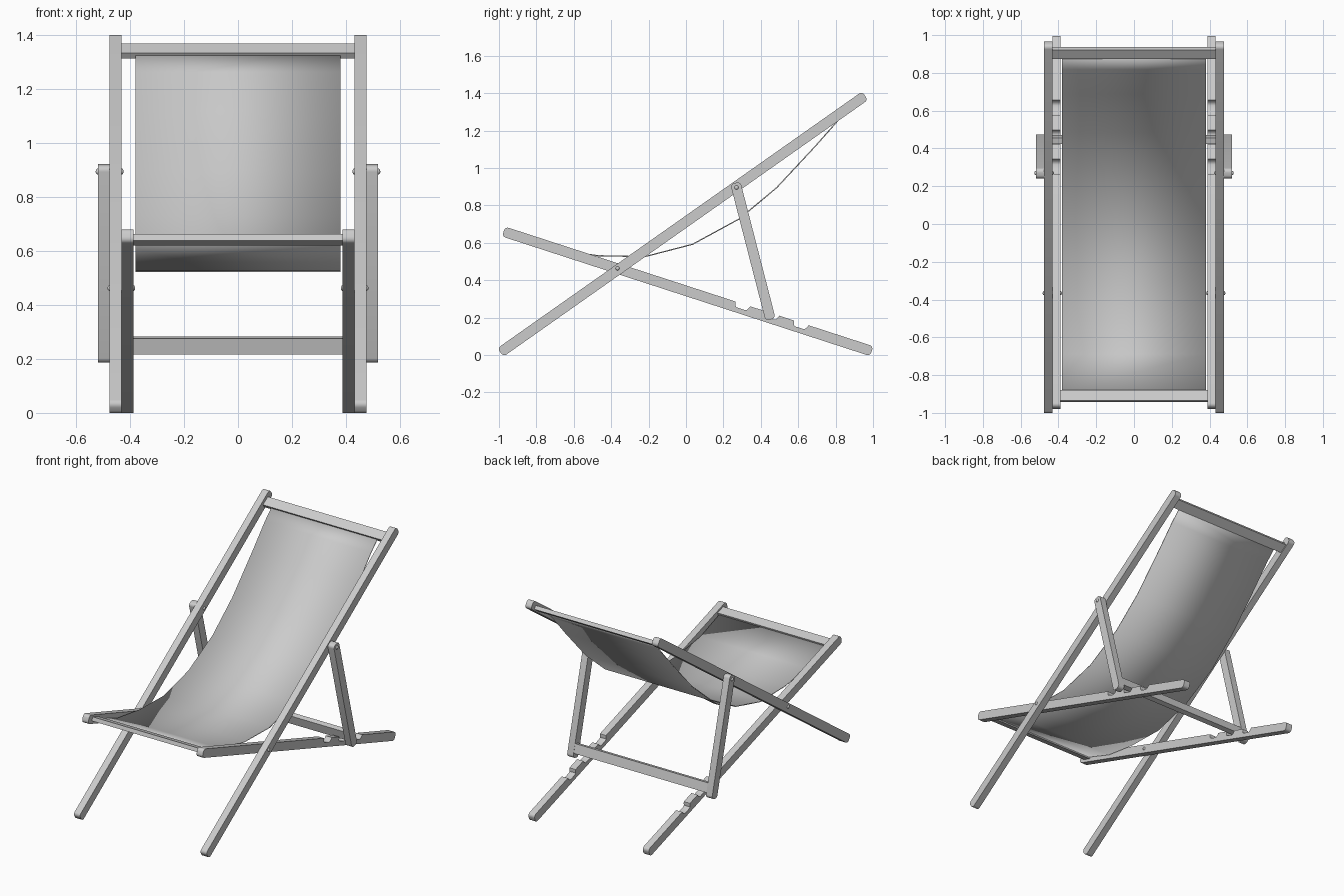
import bpy, bmesh, math
from mathutils import Vector

if "Cube" in bpy.data.objects:
    bpy.data.objects.remove(bpy.data.objects["Cube"])

HALF = 0.0275   # half width of every rail
ROUND = 0.02    # corner radius of rail ends


def finish(obj, mirror=False, angle=35):
    if mirror:
        obj.modifiers.new("mirror", 'MIRROR')
    bpy.ops.object.select_all(action='DESELECT')
    obj.select_set(True)
    bpy.context.view_layer.objects.active = obj
    bpy.ops.object.shade_smooth_by_angle(angle=math.radians(angle))
    return obj


def extrude_x(name, points, x0, x1, mirror=False):
    """Prism from a (y, z) outline, running from x0 to x1."""
    bm = bmesh.new()
    face = bm.faces.new([bm.verts.new((x0, y, z)) for y, z in points])
    ext = bmesh.ops.extrude_face_region(bm, geom=[face])
    verts = [g for g in ext["geom"] if isinstance(g, bmesh.types.BMVert)]
    bmesh.ops.translate(bm, verts=verts, vec=(x1 - x0, 0, 0))
    bmesh.ops.recalc_face_normals(bm, faces=bm.faces[:])
    mesh = bpy.data.meshes.new(name)
    bm.to_mesh(mesh)
    bm.free()
    obj = bpy.data.objects.new(name, mesh)
    bpy.context.collection.objects.link(obj)
    return finish(obj, mirror)


def rail(name, start, end, x0, x1, notches=(), half=HALF):
    """Mirrored pair of round-cornered rails; notches are (y0, y1) on the upper edge."""
    a, b = Vector(start), Vector(end)
    d = (b - a).normalized()
    n = Vector((-d.y, d.x))
    length = (b - a).length
    pts = []

    def corner(cu, cv, a0):
        for i in range(6):
            t = math.radians(a0 + 18 * i)
            pts.append((cu + ROUND * math.cos(t), cv + ROUND * math.sin(t)))

    cv = half - ROUND
    corner(ROUND, -cv, 180)
    corner(length - ROUND, -cv, 270)
    corner(length - ROUND, cv, 0)
    for y0, y1 in reversed(notches):
        u0, u1 = (y0 - a.x) / d.x, (y1 - a.x) / d.x
        pts += [(u1, half), (u1 - .005, half - .014), (u1 - .012, half - .024), (u1 - .022, half - .028),
                (u0 + .012, half - .028), (u0 + .003, half - .022), (u0, half - .01), (u0 - .004, half)]
    corner(ROUND, cv, 90)
    return extrude_x(name, [tuple(a + d * u + n * v) for u, v in pts], x0, x1, True)


def crossbar(name, centre, direction, length, thick, half_x):
    c, d = Vector(centre), Vector(direction).normalized()
    n = Vector((-d.y, d.x))
    pts = [tuple(c + d * (su * length / 2) + n * (sv * thick / 2))
           for su, sv in ((-1, -1), (1, -1), (1, 1), (-1, 1))]
    return extrude_x(name, pts, -half_x, half_x)


def pin(name, y, z, x0, x1, r):
    """Domed pivot pin through two rails, mirrored."""
    bm = bmesh.new()
    bmesh.ops.create_uvsphere(bm, u_segments=16, v_segments=8, radius=1)
    for v in bm.verts:
        t = v.co.z
        x = (x0 + x1) / 2 + t * (r * 0.8)
        if abs(t) > 0.01:
            x += math.copysign((x1 - x0) / 2 - r * 0.8, t)
        v.co = (x, y + v.co.x * r, z + v.co.y * r)
    bmesh.ops.recalc_face_normals(bm, faces=bm.faces[:])
    mesh = bpy.data.meshes.new(name)
    bm.to_mesh(mesh)
    bm.free()
    obj = bpy.data.objects.new(name, mesh)
    bpy.context.collection.objects.link(obj)
    return finish(obj, True, 60)


# Frames
rail("back_rails", (-.992, .014), (.957, 1.386), .432, .476)
rail("seat_rails", (-.975, .66), (.993, .0205), .388, .432,
     notches=((.26, .335), (.415, .49), (.572, .647)))
rail("prop_legs", (.264, .92), (.452, .19), .476, .52)

# Crossbars
crossbar("top_crossbar", (.905, 1.342), (.818, .575), .06, .025, .434)
crossbar("front_crossbar", (-.91, .642), (.951, -.31), .06, .025, .39)
crossbar("prop_crossbar", (.447, .25), (.25, -.968), .06, .032, .478)

# Pivot pins
pin("frame_pins", -.366, .463, .381, .484, .011)
pin("prop_pins", .27, .895, .424, .528, .012)

# Hanging fabric sling
path = [(-.885, .632), (-.69, .562), (-.47, .531), (-.22, .526), (.035, .592),
        (.285, .728), (.485, .895), (.69, 1.115), (.82, 1.262), (.885, 1.325)]
verts = [(x, y, z) for y, z in path for x in (-.38, .38)]
faces = [(2 * i, 2 * i + 1, 2 * i + 3, 2 * i + 2) for i in range(len(path) - 1)]
mesh = bpy.data.meshes.new("fabric_sling")
mesh.from_pydata(verts, [], faces)
sling = bpy.data.objects.new("fabric_sling", mesh)
bpy.context.collection.objects.link(sling)
solid = sling.modifiers.new("thickness", 'SOLIDIFY')
solid.thickness = .006
solid.offset = 0
finish(sling)
